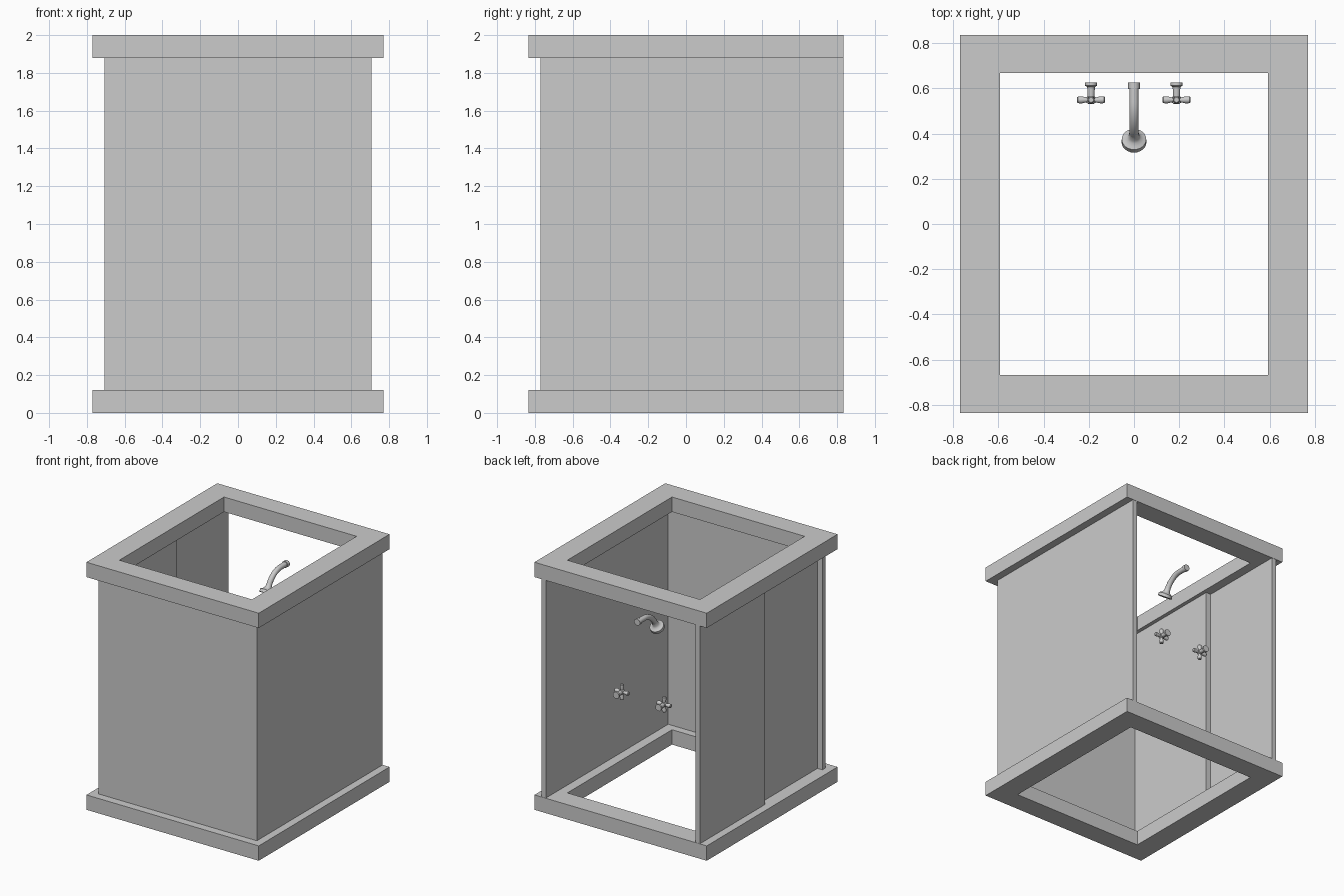
import bpy, bmesh, math
from mathutils import Vector

if "Cube" in bpy.data.objects:
    bpy.data.objects.remove(bpy.data.objects["Cube"])


def finish(name, bm, smooth=False):
    bmesh.ops.recalc_face_normals(bm, faces=bm.faces)
    me = bpy.data.meshes.new(name)
    bm.to_mesh(me)
    bm.free()
    ob = bpy.data.objects.new(name, me)
    bpy.context.collection.objects.link(ob)
    if smooth:
        bpy.ops.object.select_all(action='DESELECT')
        ob.select_set(True)
        bpy.context.view_layer.objects.active = ob
        bpy.ops.object.shade_smooth_by_angle(angle=math.radians(35))
    return ob


def box(name, x0, x1, y0, y1, z0, z1):
    bm = bmesh.new()
    bmesh.ops.create_cube(bm, size=1)
    for v in bm.verts:
        v.co = (x1 if v.co.x > 0 else x0, y1 if v.co.y > 0 else y0, z1 if v.co.z > 0 else z0)
    return finish(name, bm)


def frame(name, ox, oy, ix, iy, z0, z1):
    """Rectangular ring with mitred corners."""
    bm = bmesh.new()
    corners = [(-1, -1), (1, -1), (1, 1), (-1, 1)]
    loops = [[bm.verts.new((sx * a, sy * b, z)) for sx, sy in corners]
             for a, b, z in ((ox, oy, z0), (ox, oy, z1), (ix, iy, z1), (ix, iy, z0))]
    for k in range(4):
        a, b = loops[k], loops[(k + 1) % 4]
        for i in range(4):
            j = (i + 1) % 4
            bm.faces.new((a[i], a[j], b[j], b[i]))
    return finish(name, bm)


def tube(bm, points, radii, sides=20):
    """Round section of changing radius along a path, capped at both ends."""
    pts = [Vector(p) for p in points]
    rings = []
    for i, p in enumerate(pts):
        t = (pts[min(i + 1, len(pts) - 1)] - pts[max(i - 1, 0)]).normalized()
        u = Vector((0, 0, 1)) if abs(t.x) > 0.9 else Vector((1, 0, 0))
        w = t.cross(u).normalized()
        rings.append([bm.verts.new(p + radii[i] * (u * math.cos(a) + w * math.sin(a)))
                      for a in (2 * math.pi * k / sides for k in range(sides))])
    for a, b in zip(rings, rings[1:]):
        for k in range(sides):
            j = (k + 1) % sides
            bm.faces.new((a[k], a[j], b[j], b[k]))
    bm.faces.new(rings[0])
    bm.faces.new(rings[-1])


# Base and top frames
LO, HI = 0.12, 1.88
frame("base_frame", 0.77, 0.835, 0.593, 0.668, 0, LO)
frame("top_frame", 0.77, 0.835, 0.593, 0.668, HI, 2)

# Wall panels; the left side is a pair of overlapping sliding doors, the back is open
box("front_wall", -0.708, 0.708, -0.77, -0.73, LO, HI)
box("right_wall", 0.67, 0.708, -0.73, 0.833, LO, HI)
box("outer_sliding_door", -0.708, -0.668, 0, 0.833, LO, HI)
box("inner_sliding_door", -0.664, -0.624, -0.73, 0.11, LO, HI)

# Shower arm: collar, straight run, then a bend downwards
bm = bmesh.new()
tilt = math.radians(32)
path = [(0.625, 1.64), (0.598, 1.64), (0.598, 1.64)]
radii = [0.026, 0.026, 0.021]
R, cy, cz = 0.20, 0.54, 1.44
end = math.radians(58)
for i in range(11):
    a = end * i / 10
    path.append((cy - R * math.sin(a) * 0.86, cz + R * math.cos(a)))
    radii.append(0.021)
tube(bm, [(0, y, z) for y, z in path], radii)
finish("shower_arm", bm, True)

# Shower head: flared bell with a straight rim
bm = bmesh.new()
origin = Vector((0, *path[-1]))
axis = Vector((0, -math.sin(tilt), -math.cos(tilt)))
bell = [(-0.012, 0.021), (0.012, 0.024), (0.022, 0.031), (0.03, 0.042),
        (0.036, 0.054), (0.06, 0.055)]
tube(bm, [origin + axis * d for d, r in bell], [r for d, r in bell], 24)
finish("shower_head", bm, True)

# Cross-shaped tap handles
stem = [(0.625, 0.027), (0.612, 0.027), (0.606, 0.017), (0.565, 0.015), (0.562, 0.019),
        (0.536, 0.019), (0.531, 0.012)]
half = [(0.014, 0.010), (0.042, 0.016), (0.058, 0.015), (0.062, 0.011)]
arm = [(-d, r) for d, r in reversed(half)] + half
for name, x in (("left_tap", -0.19), ("right_tap", 0.188)):
    bm = bmesh.new()
    tube(bm, [(x, y, 1.0) for y, r in stem], [r for y, r in stem], 16)
    for dx, dz in ((1, 0), (0, 1)):
        tube(bm, [(x + dx * d, 0.549, 1.0 + dz * d) for d, r in arm], [r for d, r in arm], 14)
    finish(name, bm, True)
